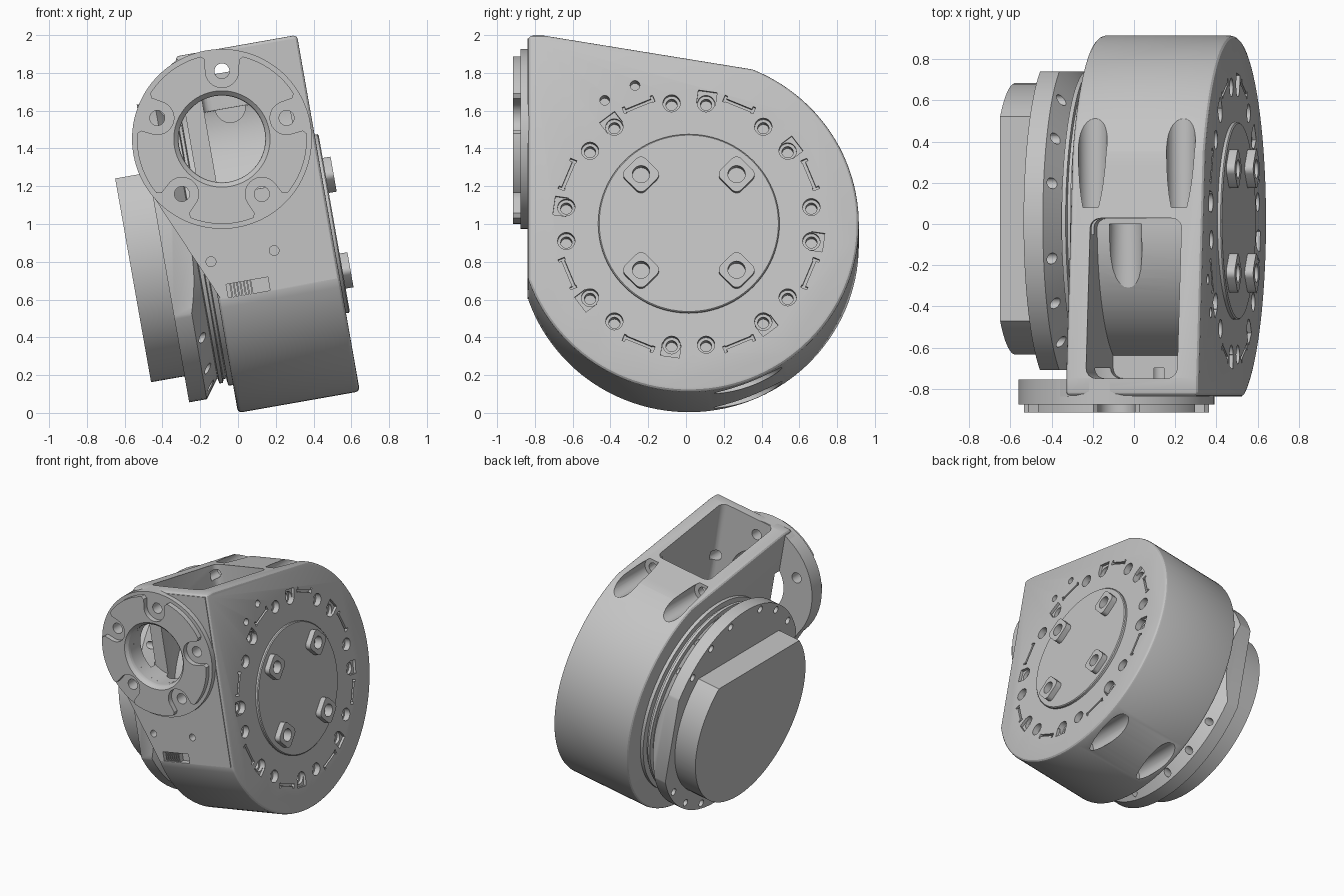
import bpy, bmesh, math
from math import sin, cos, radians, pi
from mathutils import Matrix, Vector

cube = bpy.data.objects.get("Cube")
if cube:
    bpy.data.objects.remove(cube)

TILT = Matrix.Rotation(radians(-10), 4, 'Y')   # whole unit leans about y
CY, CZ, R = 0.015, 0.9, 0.9                    # drum axis and radius
RIGHT = 0.655                                  # drum right face
FX, FZ = 0.168, 1.443                          # front flange centre

grey = bpy.data.materials.new("light grey")
grey.use_nodes = True
grey.diffuse_color = (0.55, 0.55, 0.55, 1)
grey.node_tree.nodes["Principled BSDF"].inputs["Base Color"].default_value = (0.55, 0.55, 0.55, 1)


def skin(bm, rings):
    """Close a stack of equal-length point loops into a solid."""
    loops = [[bm.verts.new(p) for p in ring] for ring in rings]
    n = len(loops[0])
    faces = [bm.faces.new(loops[0]), bm.faces.new(loops[-1])]
    for a, b in zip(loops, loops[1:]):
        for i in range(n):
            j = (i + 1) % n
            faces.append(bm.faces.new((a[i], a[j], b[j], b[i])))
    bmesh.ops.recalc_face_normals(bm, faces=faces)
    return faces


def place(axis, t, a, b):
    return {'x': (t, a, b), 'y': (a, t, b)}[axis]


def lathe(bm, axis, a, b, profile, seg=32, spin=0.0):
    """Turned solid: profile is (position along axis, radius)."""
    ang = [2 * pi * i / seg + spin for i in range(seg)]
    return skin(bm, [[place(axis, t, a + r * cos(g), b + r * sin(g)) for g in ang] for t, r in profile])


def cyl(bm, axis, a, b, lo, hi, r, seg=24):
    return lathe(bm, axis, a, b, [(lo, r), (hi, r)], seg)


def prism(bm, axis, poly, lo, hi):
    return skin(bm, [[place(axis, t, a, b) for a, b in poly] for t in (lo, hi)])


def block(bm, axis, a, b, half_a, half_b, lo, hi, turn=0.0):
    """Box across an axis, turned in its plane."""
    c, s = cos(turn), sin(turn)
    pts = [(u * half_a, v * half_b) for u, v in ((-1, -1), (1, -1), (1, 1), (-1, 1))]
    return prism(bm, axis, [(a + u * c - v * s, b + u * s + v * c) for u, v in pts], lo, hi)


def arc(a, b, r, start, end, n):
    return [(a + r * cos(radians(start + (end - start) * i / n)),
             b + r * sin(radians(start + (end - start) * i / n))) for i in range(n + 1)]


def finish(bm, name):
    mesh = bpy.data.meshes.new(name)
    bm.to_mesh(mesh)
    bm.free()
    ob = bpy.data.objects.new(name, mesh)
    bpy.context.collection.objects.link(ob)
    mesh.materials.append(grey)
    ob.matrix_world = TILT
    return ob


def apply(ob, mod):
    bpy.context.view_layer.objects.active = ob
    bpy.ops.object.modifier_apply(modifier=mod.name)


def bevel(ob, width, segments=3):
    mod = ob.modifiers.new("bevel", 'BEVEL')
    mod.width, mod.segments, mod.limit_method = width, segments, 'ANGLE'
    mod.angle_limit = radians(40)
    apply(ob, mod)


def cut(ob, bm):
    tool = finish(bm, "cutter")
    tool.hide_render = True
    mod = ob.modifiers.new("cut", 'BOOLEAN')
    mod.object, mod.operation, mod.solver = tool, 'DIFFERENCE', 'EXACT'
    mod.use_self = True
    apply(ob, mod)
    bpy.data.objects.remove(tool)


def smooth(ob):
    bpy.ops.object.select_all(action='DESELECT')
    ob.select_set(True)
    bpy.context.view_layer.objects.active = ob
    bpy.ops.object.shade_smooth_by_angle(angle=radians(25))


# Drum housing with a wedge-shaped head
bm = bmesh.new()
prism(bm, 'x', [(-0.835, 1.916), (-0.75, 1.916)] + arc(CY, CZ, R, 68, -160.8, 80), 0, RIGHT)
housing = finish(bm, "housing")
bevel(housing, 0.022)

# Cable cavity open at the top, floor curved around the drum
bm = bmesh.new()
prism(bm, 'x', [(-0.75, 2.2), (-0.75, 1.15)] + arc(CY, CZ, 0.7, 159, 89, 20) + [(0.03, 2.2)], 0.1, 0.55)
corners = [e for e in bm.edges if abs(e.verts[0].co.z - e.verts[1].co.z) > 0.4
           and (e.verts[0].co - e.verts[1].co).normalized().z ** 2 > 0.95]
bmesh.ops.bevel(bm, geom=corners, offset=0.05, segments=4, affect='EDGES', profile=0.5)
cut(housing, bm)

# Cable channel in the cavity floor
bm = bmesh.new()
cyl(bm, 'y', 0.24, 1.6, -0.7, 0.0, 0.08)
cut(housing, bm)

# Scalloped screw recesses at the rear, top and bottom
bm = bmesh.new()
for x in (0.1, 0.535):
    for side in (-1, 1):
        z = CZ + side * 0.82
        lathe(bm, 'y', x, z, [(-0.05, 0.035), (0.08, 0.035), (0.08, 0.07), (1.1, 0.07)])
cut(housing, bm)

# Bolt circle, slits and pilot holes on the right face
bm = bmesh.new()
for k in range(8):
    for off in (-8, 8):
        g = radians(45 * k + off)
        lathe(bm, 'x', CY + 0.655 * cos(g), CZ + 0.655 * sin(g),
              [(0.55, 0.03), (0.61, 0.03), (0.61, 0.046), (0.7, 0.046)], 20)
    g = radians(45 * k - 8)
    block(bm, 'x', CY + 0.685 * cos(g), CZ + 0.685 * sin(g), 0.035, 0.05, 0.635, 0.7, g)
    g = radians(45 * k + 22.5)
    block(bm, 'x', CY + 0.69 * cos(g), CZ + 0.69 * sin(g), 0.008, 0.075, 0.63, 0.7, g)
    for side in (-1, 1):
        h = g + side * 0.115
        block(bm, 'x', CY + 0.7 * cos(h), CZ + 0.7 * sin(h), 0.018, 0.007, 0.63, 0.7, g)
for y, z in ((-0.43, 1.565), (-0.27, 1.645)):
    cyl(bm, 'x', y, z, 0.57, 0.7, 0.026, 16)
cut(housing, bm)

# Front plate carrying the flange, tapering down to the housing edge
bm = bmesh.new()
prism(bm, 'y', [(0.015, 0.61), (0.64, 0.61), (0.64, 1.9), (0.01, 1.9)] + arc(FX, FZ, 0.475, 125, 211, 24),
      -0.838, -0.755)
front_plate = finish(bm, "front_plate")


def front_openings():
    bm = bmesh.new()
    cyl(bm, 'y', FX, FZ, -1.1, -0.7, 0.23, 48)
    for side in (-1, 1):
        cyl(bm, 'y', FX + side * 0.17, 0.813, -0.9, -0.78, 0.026, 16)
    block(bm, 'y', FX, 0.645, 0.112, 0.036, -0.9, -0.79)
    return bm


cut(housing, front_openings())
cut(front_plate, front_openings())

# Ribs inside the lower front slot
bm = bmesh.new()
for i in range(7):
    block(bm, 'y', FX - 0.09 + i * 0.018, 0.645, 0.004, 0.036, -0.83, -0.785)
slot_ribs = finish(bm, "slot_ribs")

# Round mounting flange
bm = bmesh.new()
cyl(bm, 'y', FX, FZ, -0.876, -0.755, 0.476, 96)
flange = finish(bm, "mounting_flange")
bm = bmesh.new()
cyl(bm, 'y', FX, FZ, -0.915, -0.872, 0.45, 96)
flange_face = finish(bm, "flange_face")

# Screw notches in the raised flange face
bm = bmesh.new()
for k in range(5):
    g = radians(80 + 72 * k)
    u, v = cos(g), sin(g)
    outline = [(0.6, -0.16), (0.45, -0.13), (0.42, -0.09)] + arc(0.36, 0, 0.088, -90, -270, 16) \
        + [(0.42, 0.09), (0.45, 0.13), (0.6, 0.16)]
    prism(bm, 'y', [(FX + p * u - q * v, FZ + p * v + q * u) for p, q in outline], -1, -0.8)
cut(flange_face, bm)

# Chamfered bore and screw holes through the flange
for part in (flange, flange_face):
    bm = bmesh.new()
    lathe(bm, 'y', FX, FZ, [(-1, 0.34), (-0.895, 0.235), (-0.88, 0.23), (-0.7, 0.23)], 64)
    cut(part, bm)
for part in (flange, front_plate, housing):
    bm = bmesh.new()
    for k in range(5):
        g = radians(80 + 72 * k)
        cyl(bm, 'y', FX + 0.36 * cos(g), FZ + 0.36 * sin(g), -1, -0.7, 0.04, 20)
    cut(part, bm)

# Output disc with four bosses on the right face
bm = bmesh.new()
cyl(bm, 'x', CY, CZ, 0.62, 0.676, 0.48, 96)
output_disc = finish(bm, "output_disc")
bevel(output_disc, 0.006, 1)
spots = [(CY + a * 0.253, CZ + b * 0.257) for a in (-1, 1) for b in (-1, 1)]
bm = bmesh.new()
for y, z in spots:
    faces = block(bm, 'x', y, z, 0.077, 0.077, 0.66, 0.718, radians(45))
    edges = [e for e in {e for f in faces for e in f.edges}
             if abs(e.verts[0].co.x - e.verts[1].co.x) > 0.03]
    bmesh.ops.bevel(bm, geom=edges, offset=0.035, segments=5, affect='EDGES', profile=0.5)
bosses = finish(bm, "output_bosses")
for part in (bosses, output_disc):
    bm = bmesh.new()
    for y, z in spots:
        cyl(bm, 'x', y, z, 0.65, 0.8, 0.046)
    cut(part, bm)

# Grooved collar and conical ring on the left
bm = bmesh.new()
lathe(bm, 'x', CY, CZ, [(-0.1, 0.7), (-0.075, 0.7), (-0.07, 0.73), (-0.05, 0.73), (-0.045, 0.71),
                        (-0.03, 0.71), (-0.025, 0.75), (0.03, 0.75)], 96)
collar = finish(bm, "collar")
bm = bmesh.new()
lathe(bm, 'x', CY, CZ, [(-0.245, 0.8), (-0.15, 0.8), (-0.075, 0.7)], 96)
ring = finish(bm, "rear_ring")
bm = bmesh.new()
for side in (-1, 1):
    block(bm, 'x', CY + side * 1.225, CZ, 0.5, 1, -0.5, 0)
    for g in (-51, -32, -14, 14, 32, 51):
        a = radians(g + 90 * side)
        cyl(bm, 'x', CY + 0.755 * cos(a), CZ + 0.755 * sin(a), -0.4, 0, 0.027, 16)
cut(ring, bm)

# Motor can, flat on top
bm = bmesh.new()
cyl(bm, 'x', CY + 0.01, CZ, -0.425, -0.24, 0.66, 96)
motor = finish(bm, "motor_can")
bm = bmesh.new()
block(bm, 'x', CY, CZ + 0.935, 1, 0.5, -1, 0)
cut(motor, bm)

for part in (housing, front_plate, slot_ribs, flange, flange_face, output_disc, bosses, collar, ring, motor):
    smooth(part)
